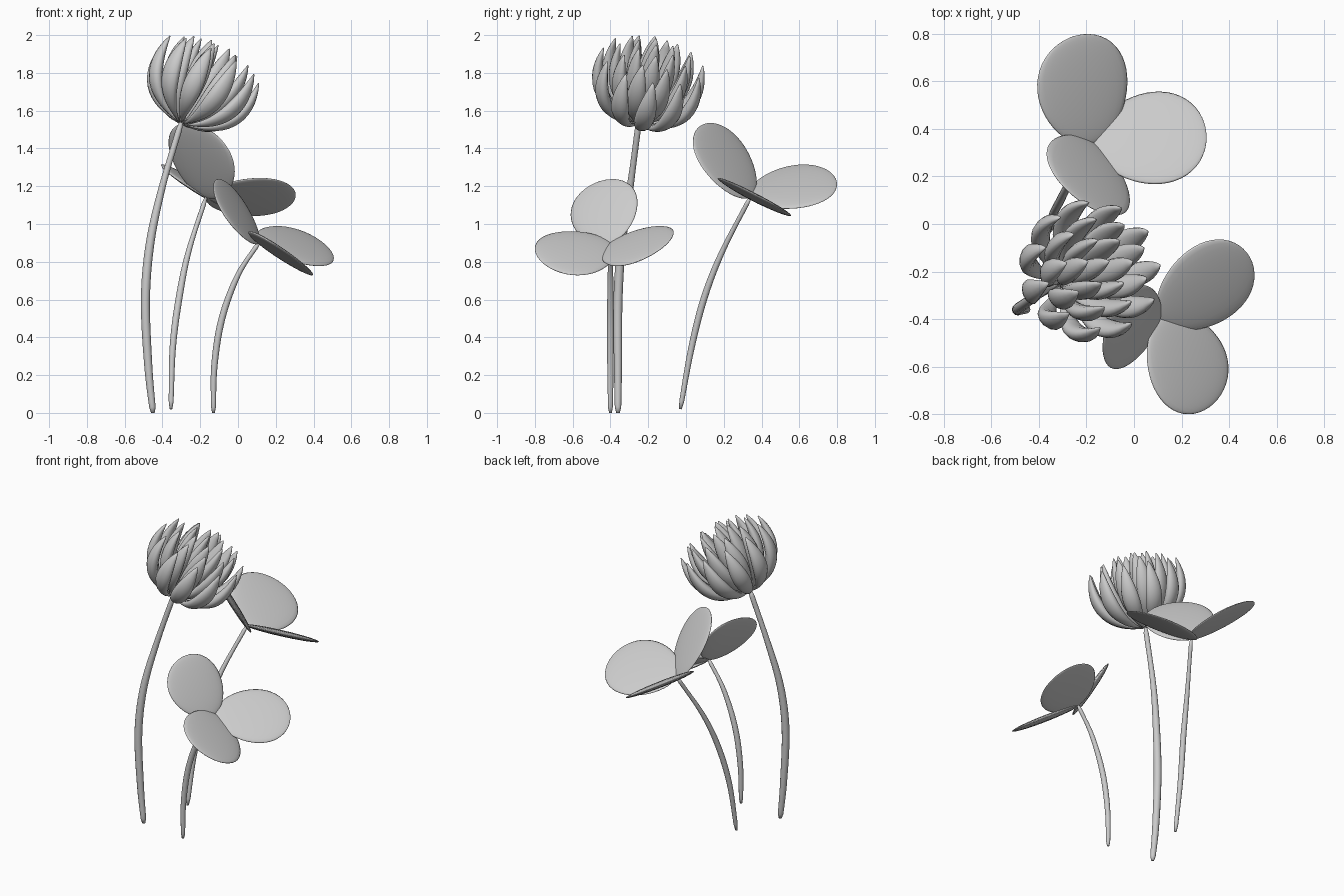
import bpy, bmesh, math
from mathutils import Vector as V

if "Cube" in bpy.data.objects:
    bpy.data.objects.remove(bpy.data.objects["Cube"])


def loft(bm, rings, n=16):
    """Skin elliptical sections: (centre, side half-axis, depth half-axis)."""
    prev = None
    for c, a, b in rings:
        cur = [bm.verts.new(c + a * math.cos(k * math.tau / n) + b * math.sin(k * math.tau / n))
               for k in range(n)]
        if prev:
            for k in range(n):
                bm.faces.new((prev[k], prev[(k + 1) % n], cur[(k + 1) % n], cur[k]))
        else:
            bm.faces.new(cur[::-1])
        prev = cur
    bm.faces.new(prev)


def finish(bm, name):
    bmesh.ops.recalc_face_normals(bm, faces=bm.faces[:])
    me = bpy.data.meshes.new(name)
    bm.to_mesh(me)
    bm.free()
    for p in me.polygons:
        p.use_smooth = True
    bpy.context.collection.objects.link(bpy.data.objects.new(name, me))


def stem(name, pts, radius):
    p = [V(q) for q in pts]
    p = [2 * p[0] - p[1]] + p + [2 * p[-1] - p[-2]]
    path = []
    for i in range(1, len(p) - 2):
        a, b, c, d = p[i - 1:i + 3]
        for s in range(8):
            t = s / 8
            path.append(0.5 * (2 * b + (c - a) * t + (2 * a - 5 * b + 4 * c - d) * t * t
                               + (3 * b - a - 3 * c + d) * t ** 3))
    path.append(p[-2])
    rings, m = [], len(path) - 1
    for i, c in enumerate(path):
        t = i / m
        tan = (path[min(i + 1, m)] - path[max(i - 1, 0)]).normalized()
        side = V((0, 1, 0)).cross(tan).normalized()
        r = radius * (0.68 + 0.32 * math.sin(math.pi * min(1, t * 1.15)))
        if i in (0, m):
            r *= 0.6
        rings.append((c, side * r, tan.cross(side) * r))
    bm = bmesh.new()
    loft(bm, rings, 12)
    finish(bm, name)


def leaf(name, base, leaflets):
    bm = bmesh.new()
    base = V(base)
    for tip, width in leaflets:
        u, w = V(tip) - base, V(width)
        d = u.normalized()
        half = w.length
        w = (w - d * w.dot(d)).normalized()
        nrm = d.cross(w)
        rings = []
        for i in range(25):
            th = math.pi * (0.02 + 0.96 * i / 24)
            s = math.sin(th)
            rings.append((base + u * (1 - math.cos(th)) / 2,
                          w * half * s * (1 - 0.13 * math.cos(th)) / 1.01,
                          nrm * 0.019 * s))
        loft(bm, rings, 24)
    finish(bm, name)


# Stems
stem("flower_stem", [(-.45, -.36, 0), (-.475, -.36, .25), (-.49, -.36, .6), (-.465, -.34, .9),
                     (-.40, -.295, 1.2), (-.30, -.25, 1.54)], 0.024)
stem("front_leaf_stem", [(-.13, -.40, 0), (-.125, -.40, .25), (-.085, -.40, .5),
                         (.0, -.40, .73), (.11, -.40, .90)], 0.018)
stem("back_leaf_stem", [(-.355, -.03, .02), (-.345, .03, .35), (-.31, .10, .62),
                        (-.26, .195, .86), (-.17, .34, 1.14)], 0.018)

# Three-part leaves: tip and half-width vector of each leaflet
leaf("front_leaf", (.11, -.40, .90), [
    ((.482, -.13, .87), (-.122, .11, .105)),
    ((.325, -.765, .80), (.16, .05, -.115)),
    ((-.125, -.46, 1.225), (.055, .177, .03))])
leaf("back_leaf", (-.17, .34, 1.14), [
    ((-.255, .79, 1.245), (-.19, -.015, .113)),
    ((.305, .38, 1.145), (0, -.195, .1)),
    ((-.21, .085, 1.525), (.175, -.11, -.06))])

# Flower head: rings of cupped petals around a tilted axis
axis = V((.46, .21, .93)).normalized()
ex = V((0, 1, 0)).cross(axis).normalized()
ey = axis.cross(ex)
root = V((-.30, -.25, 1.53))
bm = bmesh.new()
# count, tip (radius, height), bend (radius, height), half width
for k, (count, tr, th, br, bh, hw) in enumerate([
        (11, .27, .39, .32, .07, .053), (9, .19, .435, .22, .15, .053),
        (6, .105, .465, .12, .2, .050), (1, .01, .475, .02, .2, .046)]):
    for j in range(count):
        ang = math.tau * (j + 0.5 * (k % 2)) / count
        out = ex * math.cos(ang) + ey * math.sin(ang)
        side = axis.cross(out)
        p0, p1, p2 = (root + out * r + axis * h for r, h in ((.01, 0), (br, bh), (tr, th)))
        rings = []
        for i in range(17):
            t = 0.01 + 0.98 * i / 16
            c = p0 * (1 - t) ** 2 + p1 * 2 * t * (1 - t) + p2 * t * t
            tan = ((p1 - p0) * (1 - t) + (p2 - p1) * t).normalized()
            s = math.sin(math.pi * t ** 1.3) ** 0.8
            rings.append((c, side * hw * s, tan.cross(side) * 0.034 * s))
        loft(bm, rings, 12)
finish(bm, "flower_petals")
